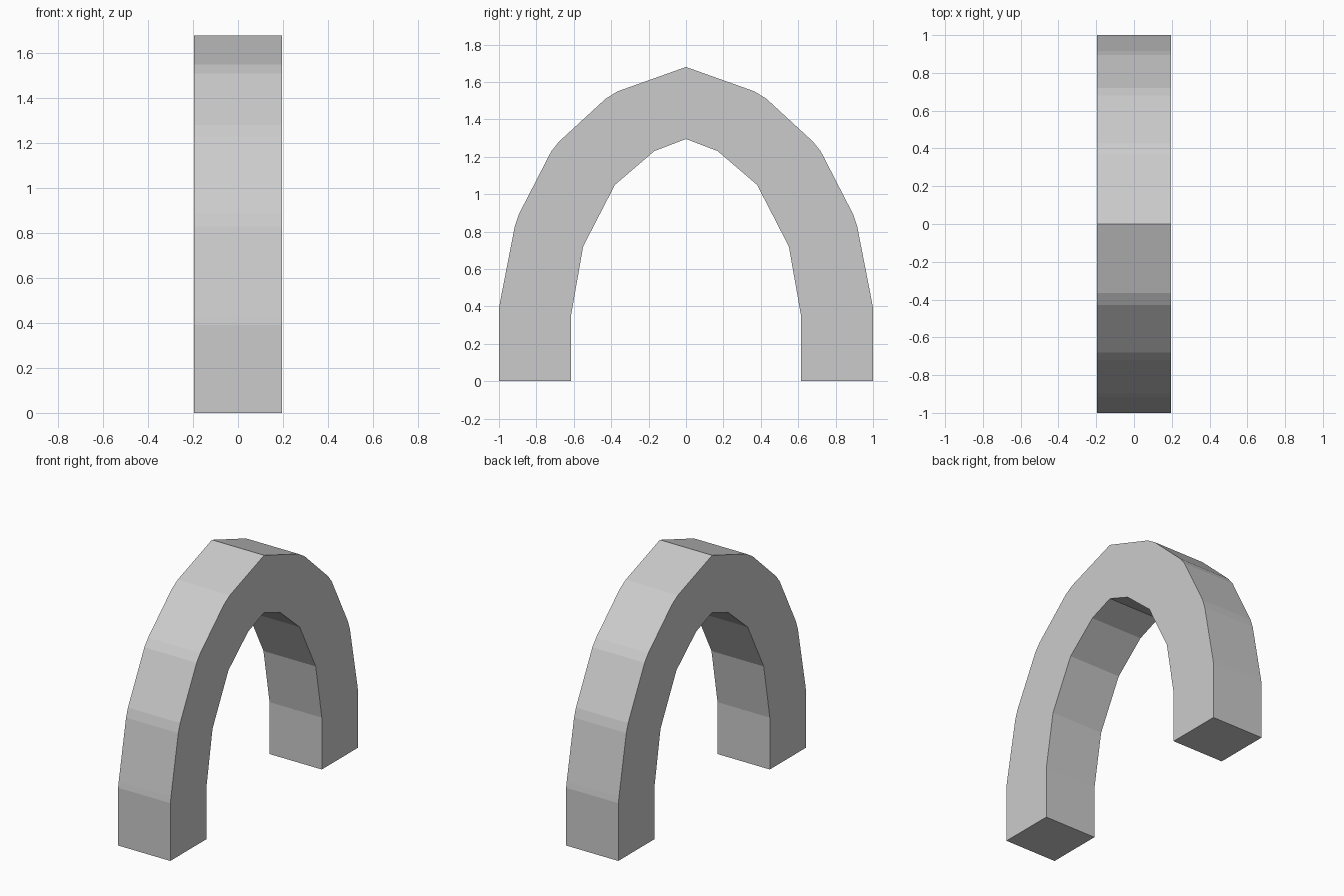
import bpy, bmesh

if "Cube" in bpy.data.objects:
    bpy.data.objects.remove(bpy.data.objects["Cube"])

HALF_WIDTH = 0.195

# Right half of the arch outline (y, z), foot to crown
outer = [(1, 0), (1, 0.39), (0.993, 0.43), (0.915, 0.83), (0.895, 0.89),
         (0.72, 1.23), (0.68, 1.28), (0.43, 1.51), (0.365, 1.55), (0, 1.68)]
inner = [(0.615, 0), (0.615, 0.35), (0.55, 0.72), (0.38, 1.05),
         (0.17, 1.23), (0, 1.295)]


def mirrored(half):
    return half + [(-y, z) for y, z in reversed(half[:-1])]


# Closed arch profile: over the outside, back along the inside
profile = mirrored(outer) + mirrored(inner)[::-1]

bm = bmesh.new()
face = bm.faces.new([bm.verts.new((-HALF_WIDTH, y, z)) for y, z in profile])

# Extrude across the width
ext = bmesh.ops.extrude_face_region(bm, geom=[face], use_keep_orig=True)
verts = [g for g in ext["geom"] if isinstance(g, bmesh.types.BMVert)]
bmesh.ops.translate(bm, verts=verts, vec=(2 * HALF_WIDTH, 0, 0))
bmesh.ops.recalc_face_normals(bm, faces=bm.faces)

mesh = bpy.data.meshes.new("arch")
bm.to_mesh(mesh)
bm.free()
arch = bpy.data.objects.new("arch", mesh)
bpy.context.collection.objects.link(arch)
